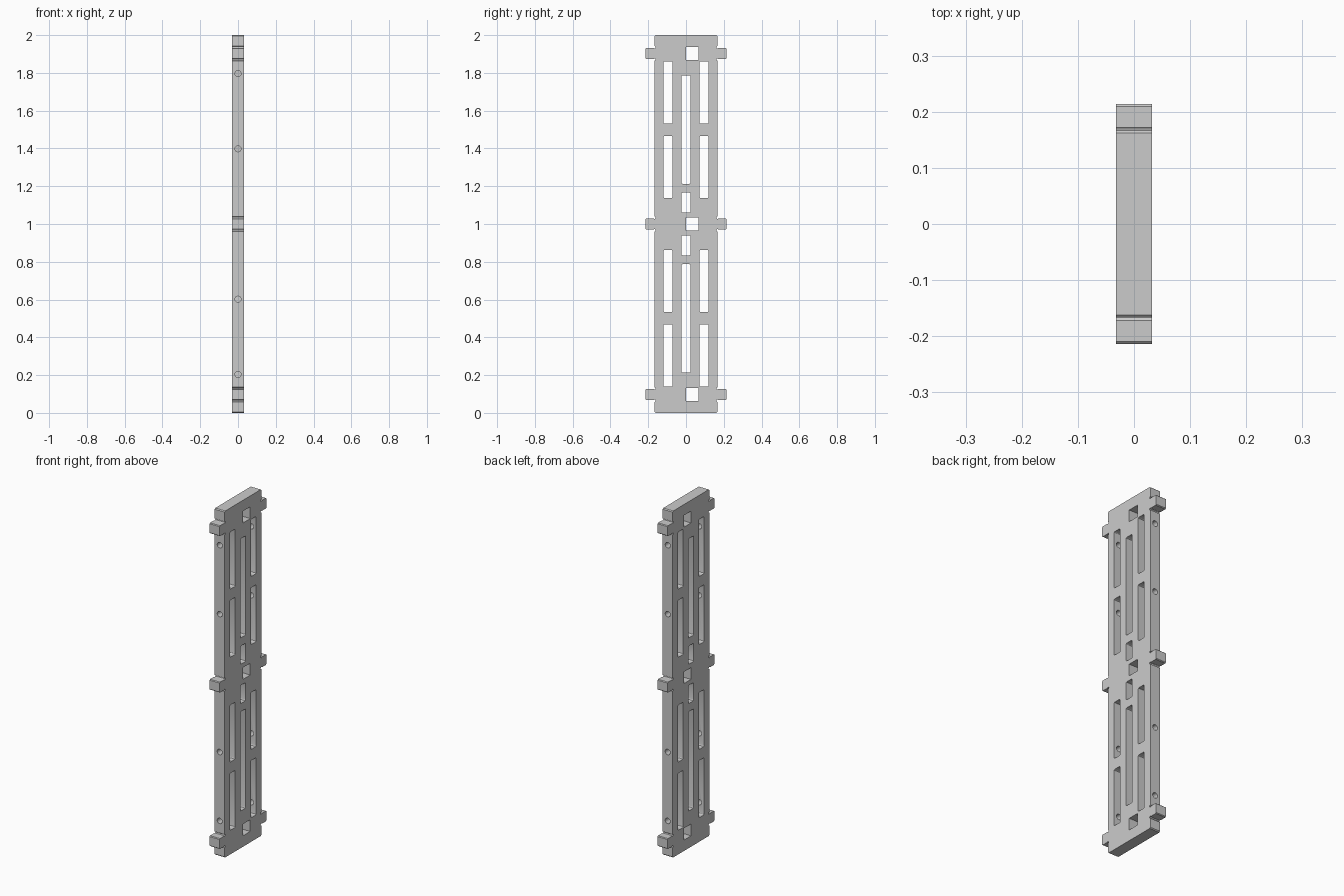
import bpy, bmesh
from math import pi
from mathutils import Matrix, Vector

cube = bpy.data.objects.get("Cube")
if cube:
    bpy.data.objects.remove(cube, do_unlink=True)

HALF_X, HALF_Y, TAB_Y, TAB_H = 0.032, 0.167, 0.2135, 0.03
TAB_Z = (0.097, 1.0, 1.903)

gray = bpy.data.materials.new("plain gray")
gray.use_nodes = True
color = (0.6, 0.6, 0.6, 1)
gray.diffuse_color = color
gray.node_tree.nodes["Principled BSDF"].inputs["Base Color"].default_value = color


def make_object(name, bm):
    bmesh.ops.recalc_face_normals(bm, faces=bm.faces)
    mesh = bpy.data.meshes.new(name)
    bm.to_mesh(mesh)
    bm.free()
    mesh.materials.append(gray)
    obj = bpy.data.objects.new(name, mesh)
    bpy.context.collection.objects.link(obj)
    return obj


def add_prism(bm, points, half, radius=0):
    """Extrude a (y, z) outline along x, optionally rounding its corners."""
    face = bm.faces.new([bm.verts.new((-half, y, z)) for y, z in points])
    new = bmesh.ops.extrude_face_region(bm, geom=[face])["geom"]
    verts = [v for v in new if isinstance(v, bmesh.types.BMVert)]
    bmesh.ops.translate(bm, verts=verts, vec=(2 * half, 0, 0))
    if radius:
        sides = {e for v in verts for e in v.link_edges
                 if abs(e.verts[0].co.x - e.verts[1].co.x) > half}
        bmesh.ops.bevel(bm, geom=list(sides), offset=radius, segments=3,
                        affect='EDGES', profile=0.5)


def add_slot(bm, y0, y1, z0, z1, radius=0):
    add_prism(bm, [(y0, z0), (y1, z0), (y1, z1), (y0, z1)], 0.1, radius)


def add_cylinder(bm, location, radius, depth, rotation, sides):
    bmesh.ops.create_cone(bm, cap_ends=True, segments=sides, radius1=radius,
                          radius2=radius, depth=depth,
                          matrix=Matrix.Translation(Vector(location)) @ rotation)


def cut(target, cutter):
    cutter.hide_render = True
    mod = target.modifiers.new("cut", 'BOOLEAN')
    mod.operation, mod.solver, mod.object = 'DIFFERENCE', 'EXACT', cutter
    bpy.context.view_layer.objects.active = target
    bpy.ops.object.modifier_apply(modifier=mod.name)
    bpy.data.objects.remove(cutter, do_unlink=True)


# Panel with three tabs on each long edge
edge = [(HALF_Y - 0.005, 0), (HALF_Y, 0.005)]
for z in TAB_Z:
    lo, hi, c = z - TAB_H, z + TAB_H, 0.004
    edge += [(HALF_Y, lo), (TAB_Y - c, lo), (TAB_Y, lo + c),
             (TAB_Y, hi - c), (TAB_Y - c, hi), (HALF_Y, hi)]
edge += [(HALF_Y, 1.995), (HALF_Y - 0.005, 2)]
bm = bmesh.new()
add_prism(bm, edge + [(-y, z) for y, z in reversed(edge)], HALF_X)
panel = make_object("slotted_panel", bm)

# Long slots, mirrored about mid height, plus square holes and corner reliefs
bm = bmesh.new()
for flip in (False, True):
    def span(a, b):
        return (2 - b, 2 - a) if flip else (a, b)
    for z0, z1 in ((0.139, 0.469), (0.533, 0.862)):
        for side in (-1, 1):
            add_slot(bm, side * 0.095 - 0.024, side * 0.095 + 0.024, *span(z0, z1), 0.007)
    for z0, z1 in ((0.214, 0.787), (0.834, 0.939)):
        add_slot(bm, -0.024, 0.024, *span(z0, z1), 0.007)
for z in TAB_Z:
    add_slot(bm, 0, 0.066, z - 0.034, z + 0.034)
    for side in (-1, 1):
        for end in (-1, 1):
            add_cylinder(bm, (0, side * HALF_Y, z + end * (TAB_H + 0.003)),
                         0.006, 0.2, Matrix.Rotation(pi / 2, 4, 'Y'), 12)
cut(panel, make_object("slot_cutter", bm))

# Round holes from the long edges into the outer slots
bm = bmesh.new()
for z in (0.204, 0.602, 1.398, 1.796):
    for side in (-1, 1):
        add_cylinder(bm, (0, side * 0.15, z), 0.016, 0.1,
                     Matrix.Rotation(pi / 2, 4, 'X'), 24)
cut(panel, make_object("hole_cutter", bm))

# Smooth the round surfaces, keep the edges sharp
panel.select_set(True)
bpy.context.view_layer.objects.active = panel
bpy.ops.object.shade_smooth_by_angle()
